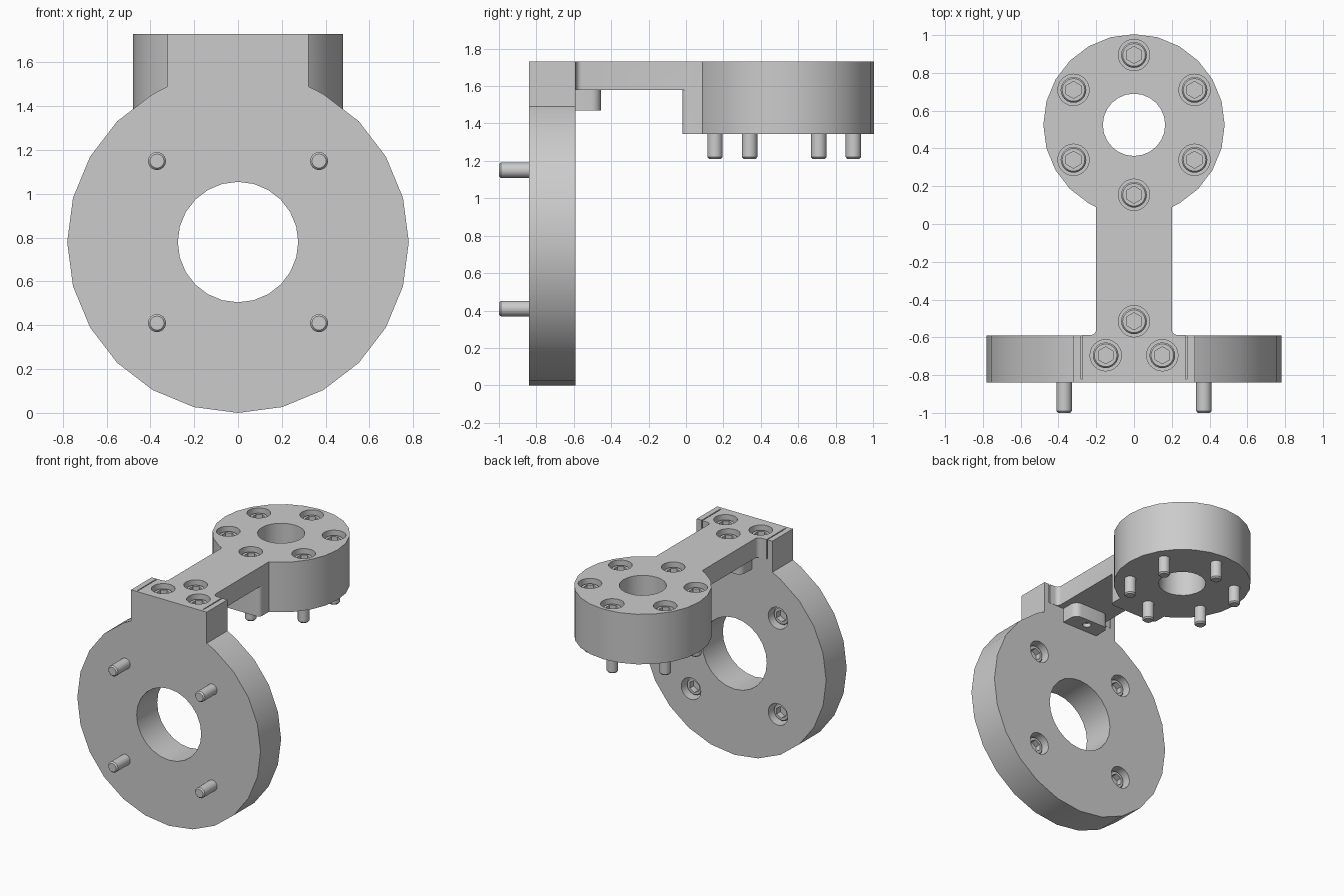
import bpy, bmesh, math
from mathutils import Matrix

if "Cube" in bpy.data.objects:
    bpy.data.objects.remove(bpy.data.objects["Cube"])

grey = bpy.data.materials.new("machined grey")
grey.diffuse_color = (0.6, 0.6, 0.6, 1)
grey.use_nodes = True
grey.node_tree.nodes["Principled BSDF"].inputs["Base Color"].default_value = grey.diffuse_color


def add(name, bm):
    bmesh.ops.recalc_face_normals(bm, faces=bm.faces)
    me = bpy.data.meshes.new(name)
    bm.to_mesh(me)
    bm.free()
    me.materials.append(grey)
    ob = bpy.data.objects.new(name, me)
    bpy.context.collection.objects.link(ob)
    return ob


def prism(name, pts, lo, hi, axis="z"):
    """Extrude a flat outline along z (outline in xy) or y (outline in xz)."""
    bm = bmesh.new()
    put = (lambda a, b, h: (a, b, h)) if axis == "z" else (lambda a, b, h: (a, h, b))
    low = [bm.verts.new(put(a, b, lo)) for a, b in pts]
    top = [bm.verts.new(put(a, b, hi)) for a, b in pts]
    n = len(pts)
    bm.faces.new(low)
    bm.faces.new(top)
    for i in range(n):
        bm.faces.new((low[i], low[(i + 1) % n], top[(i + 1) % n], top[i]))
    return add(name, bm)


def arc(cx, cy, r, a0, a1, n):
    return [(cx + r * math.cos(math.radians(a0 + (a1 - a0) * i / n)),
             cy + r * math.sin(math.radians(a0 + (a1 - a0) * i / n))) for i in range(n + 1)]


def circle(cx, cy, r, n=24):
    return arc(cx, cy, r, 0, 360, n)[:-1]


def mirrored(right):
    """Close a right-hand outline with its mirror image."""
    return right + [(-x, y) for x, y in reversed(right) if abs(x) > 1e-5]


def boolean(ob, other, op="DIFFERENCE"):
    mod = ob.modifiers.new("bool", "BOOLEAN")
    mod.object, mod.operation, mod.solver = other, op, "EXACT"
    bpy.context.view_layer.objects.active = ob
    bpy.ops.object.modifier_apply(modifier=mod.name)
    bpy.data.objects.remove(other)


def smooth(ob):
    bpy.ops.object.select_all(action="DESELECT")
    ob.select_set(True)
    bpy.context.view_layer.objects.active = ob
    bpy.ops.object.shade_smooth_by_angle(angle=math.radians(25))


TOP, FRONT, BACK = 1.73, -0.84, -0.59
CZ, R = 0.78, 0.78            # upright disc
HY, HR = 0.525, 0.48          # round head
HEAD = 0.08                   # screw head height
disc_bolts = [(x, z) for x in (-0.37, 0.37) for z in (0.41, 1.15)]
head_bolts = [(0.37 * math.cos(math.radians(a)), HY + 0.37 * math.sin(math.radians(a)))
              for a in range(30, 390, 60)]
arm_bolts = [(-0.15, -0.695), (0.15, -0.695), (0, -0.515)]

# Upright disc with its square mounting block
bw = 0.322
join = CZ + math.sqrt(R * R - bw * bw)
disc = prism("mounting_disc",
             mirrored(arc(0, CZ, R, -90, 60, 10) + [(bw, join), (bw, TOP)]), FRONT, BACK, "y")
# Ledge below the arm
ledge = prism("ledge", mirrored([(0.15, -0.65)] + arc(0.1, -0.505, 0.05, 0, 90, 5)), 1.47, 1.58)
boolean(disc, ledge, "UNION")
boolean(disc, prism("ledge_hole", circle(0, -0.515, 0.03, 16), 1.4, 1.56))
# Pocket that receives the arm, then bore and screw recesses
boolean(disc, prism("pocket", mirrored([(0.28, -0.82), (0.28, -0.5)]), 1.58, 1.9))
boolean(disc, prism("bore", circle(0, CZ, 0.275), -1.1, 0, "y"))
for x, z in disc_bolts:
    boolean(disc, prism("recess", circle(x, z, 0.083), BACK - 0.12, 0, "y"))
smooth(disc)

# Round head with a short full-height neck
neck_y = HY - math.sqrt(HR * HR - 0.2 * 0.2)
arm = prism("arm_and_head",
            mirrored(arc(0.17, 0.01, 0.03, -90, 0, 4) + [(0.2, neck_y)]
                     + arc(0, HY, HR, -60, 90, 10)), 1.345, TOP)
# Arm plate with a flared foot
plate = prism("plate",
              mirrored([(0.273, -0.82), (0.273, -0.588)] + arc(0.23, -0.558, 0.03, 270, 180, 4)
                       + [(0.2, 0.05)]), 1.58, TOP)
boolean(arm, plate, "UNION")
boolean(arm, prism("bore", circle(0, HY, 0.165), 1, 2))
for x, y in head_bolts + arm_bolts:
    boolean(arm, prism("recess", circle(x, y, 0.083), TOP - 0.11, 2))
smooth(arm)


# Socket-head screws: turned profile with a hexagonal recess, head top at z = 0
def screw(name, length):
    prof = [(0.032, -length), (0.041, -length + 0.01), (0.041, -HEAD),
            (0.068, -HEAD), (0.068, -0.01), (0.06, 0)]
    bm = bmesh.new()
    rings = [[bm.verts.new((x, y, z)) for x, y in circle(0, 0, r)] for r, z in prof]
    for a, b in zip(rings, rings[1:]):
        for i in range(24):
            j = (i + 1) % 24
            bm.faces.new((a[i], a[j], b[j], b[i]))
    bm.faces.new(rings[0])
    bm.faces.new(rings[-1])
    ob = add(name, bm)
    hexagon = [(-y, x) for x, y in circle(0, 0, 0.045, 6)]
    boolean(ob, prism("hex", hexagon, -0.045, 0.1))
    smooth(ob)
    return ob


def place(name, length, matrices):
    first = screw(name, length)
    first.matrix_world = matrices[0]
    for m in matrices[1:]:
        ob = bpy.data.objects.new(name, first.data)
        bpy.context.collection.objects.link(ob)
        ob.matrix_world = m


z_head = TOP - 0.03
y_head = BACK - 0.04
place("head_screw", z_head - 1.21, [Matrix.Translation((x, y, z_head)) for x, y in head_bolts])
place("arm_screw", 0.2, [Matrix.Translation((x, y, z_head)) for x, y in arm_bolts])
place("disc_screw", y_head + 1.0,
      [Matrix.Translation((x, y_head, z)) @ Matrix.Rotation(-math.pi / 2, 4, "X")
       for x, z in disc_bolts])
